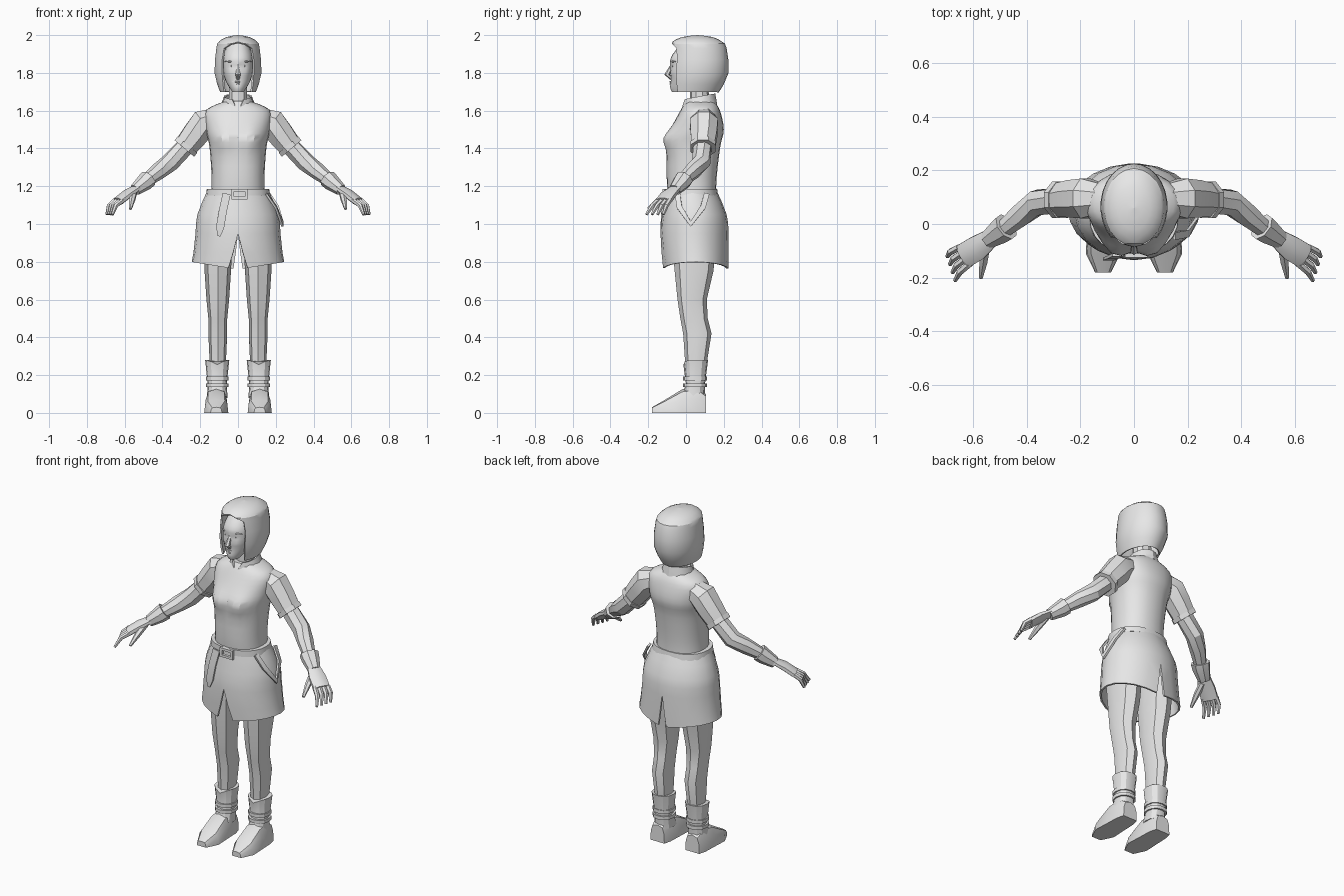
import bpy
import bmesh
from math import sin, cos, pi, asin, exp, radians
from mathutils import Vector

cube = bpy.data.objects.get("Cube")
if cube:
    bpy.data.objects.remove(cube, do_unlink=True)

grey = bpy.data.materials.new("plain_grey")
grey.use_nodes = True
grey.diffuse_color = (.8, .8, .8, 1)
grey.node_tree.nodes["Principled BSDF"].inputs["Base Color"].default_value = grey.diffuse_color
X_AXIS, Y_AXIS, Z_AXIS = Vector((1, 0, 0)), Vector((0, 1, 0)), Vector((0, 0, 1))
parts = []


def loft(name, rings, wrap=True, mirror=False, thickness=0):
    """Bridge rings of points; optionally mirror across x and thicken."""
    bm = bmesh.new()
    rows = [[bm.verts.new(point) for point in ring] for ring in rings]
    for low, high in zip(rows, rows[1:]):
        count = len(low)
        for i in range(count if wrap else count - 1):
            j = (i + 1) % count
            bm.faces.new((low[i], low[j], high[j], high[i]))
    if wrap:
        bm.faces.new(list(reversed(rows[0])))
        bm.faces.new(rows[-1])
    bmesh.ops.recalc_face_normals(bm, faces=bm.faces)
    mesh = bpy.data.meshes.new(name)
    bm.to_mesh(mesh)
    bm.free()
    mesh.materials.append(grey)
    obj = bpy.data.objects.new(name, mesh)
    bpy.context.collection.objects.link(obj)
    if mirror:
        obj.modifiers.new("mirror", "MIRROR")
    if thickness:
        solid = obj.modifiers.new("thickness", "SOLIDIFY")
        solid.thickness, solid.offset = thickness, 0
    parts.append(obj)


def blended(keys, steps):
    """Smoothly curved rings through the key rings."""
    out = []
    for i in range(len(keys) - 1):
        before, after = keys[max(i - 1, 0)], keys[min(i + 2, len(keys) - 1)]
        for step in range(steps):
            t = step / steps
            out.append([b + t / 2 * (c - a + t * (2 * a - 5 * b + 4 * c - d + t * (3 * (b - c) + d - a)))
                        for a, b, c, d in zip(before, keys[i], keys[i + 1], after)])
    return out + [keys[-1]]


def power(value, exponent):
    return abs(value) ** exponent * (1 if value >= 0 else -1)


def oval(key, angles, center_x=0, exponent=.9):
    """Level ring from height, half width, front y and back y."""
    z, half_width, front, back = key[:4]
    middle, depth = (front + back) / 2, (back - front) / 2
    return [Vector((center_x + half_width * power(sin(angle), exponent),
                    middle - depth * power(cos(angle), exponent), z)) for angle in angles]


def body(name, keys, sides=16, center_x=0, steps=1, tweak=None):
    """Closed upright part; one that stands off centre is mirrored."""
    angles = [2 * pi * i / sides for i in range(sides)]
    rings = [oval(key, angles, center_x) for key in blended(keys, steps)]
    if tweak:
        for ring in rings:
            for point in ring:
                tweak(point)
    loft(name, rings, mirror=center_x > 0)


def shell(name, keys, sides=9, steps=2, back_share=0, tweak=None):
    """Mirrored thin wrap; the last key value is half the front opening."""
    rings = []
    for key in blended(keys, steps):
        opening = max(key[-1], 0)
        start, end = asin(opening / key[1]), pi - asin(opening * back_share / key[1])
        ring = oval(key, [start + (end - start) * i / sides for i in range(sides + 1)], exponent=1)
        for point in ring:
            point.x = max(point.x, 0)
            if tweak:
                tweak(point)
        rings.append(ring)
    loft(name, rings, wrap=False, mirror=True, thickness=.01)


def tube(name, path, up_axis=Z_AXIS, sides=8, flat=1, mirror=True):
    """Round or flattened section swept along points of x, y, z and radius."""
    points = [Vector(stop[:3]) for stop in path]
    turns = [2 * pi * (k + .5) / sides for k in range(sides)]
    rings = []
    for i, point in enumerate(points):
        along = (points[min(i + 1, len(points) - 1)] - points[max(i - 1, 0)]).normalized()
        side = along.cross(up_axis).normalized() * path[i][-1]
        up = side.cross(along) * flat
        rings.append([point + side * cos(turn) + up * sin(turn) for turn in turns])
    loft(name, rings, mirror=mirror)


def bump(point, x, z, radius, depth):
    """Push a soft mound forward, or a hollow back, on both sides."""
    if point.y < .03:
        point.y -= depth * exp(-((abs(point.x) - x) ** 2 + (point.z - z) ** 2) / radius ** 2)


# Shirt body with bust
def bust(point):
    bump(point, x=.07, z=1.45, radius=.055, depth=.035)


body("shirt", [(1, .16, -.07, .17), (1.2, .14, -.1, .16), (1.4, .15, -.1, .18),
               (1.5, .17, -.08, .2), (1.6, .17, -.03, .18), (1.65, .07, 0, .15)],
     sides=24, steps=4, tweak=bust)


# Collar, lower at the front, over the neck
def collar_slope(point):
    point.z += (point.y - .15) * .2


shell("collar", [(1.63, .09, -.02, .16, 0), (1.69, .07, -.01, .15, .03)], sides=6, tweak=collar_slope)
body("neck", [(1.6, .05, .02, .13), (1.8, .05, .02, .11)], sides=10)


# Head with hollows for the eyes and a forward chin
def face(point):
    bump(point, x=.03, z=1.835, radius=.016, depth=-.014)
    bump(point, x=0, z=1.72, radius=.025, depth=.01)
    bump(point, x=.05, z=1.8, radius=.02, depth=.005)


body("head", [(1.7, .03, -.07, 0), (1.77, .07, -.08, .1), (1.88, .08, -.08, .15), (1.98, .04, 0, .1)],
     sides=24, steps=6, tweak=face)
tube("nose", [(0, -.07, 1.85, .007), (0, -.1, 1.79, .015), (0, -.075, 1.77, .01)],
     up_axis=Y_AXIS, sides=6, mirror=False)

# Small tapered face features
for name, x, y, z, half, radius in (("upper_lip", 0, -.08, 1.753, .03, .008),
                                    ("lower_lip", 0, -.08, 1.742, .02, .008),
                                    ("brow", .04, -.07, 1.86, .03, .008),
                                    ("eye", .034, -.064, 1.836, .017, .01)):
    tube(name, [(x - half, y + radius, z, radius / 4), (x, y, z, radius),
                (x + half, y + radius * 2, z, radius / 4)], sides=6, flat=.7, mirror=x > 0)

# Bobbed hair framing the face
shell("hair", [(1.7, .09, -.09, .17, .07), (1.8, .12, -.09, .22, .08), (1.93, .11, -.08, .21, .07),
               (1.96, .1, -.07, .19, 0), (1.985, .06, -.02, .14, 0), (1.995, .001, .06, .06, 0)], sides=10)


# Skirt with a front and a back slit, hem raised at the sides
def hem(point):
    if point.z < .8:
        point.z += abs(point.x) * .16


shell("skirt", [(1.17, .16, -.1, .16, 0), (1.05, .21, -.12, .21, 0), (.95, .22, -.13, .22, 0),
                (.76, .24, -.12, .22, .05)], sides=10, back_share=.5, tweak=hem)

# Belt, buckle frame, hanging strap end and hip loop
body("belt", [(1.15, .17, -.11, .17), (1.185, .165, -.11, .165)], sides=24)
for sign in (-1, 1):
    bar, post = 1.158 + sign * .02, .008 + sign * .035
    tube("buckle_bar", [(-.03, -.117, bar, .01), (.046, -.117, bar, .01)], sides=4, mirror=False)
    tube("buckle_post", [(post, -.117, 1.13, .01), (post, -.117, 1.185, .01)],
         up_axis=Y_AXIS, sides=4, mirror=False)
tube("belt_end", [(-.06, -.115, 1.16, .03), (-.08, -.125, 1.07, .03), (-.095, -.13, .98, .03),
                  (-.1, -.13, .935, .01)], up_axis=Y_AXIS, sides=4, flat=.25, mirror=False)
tube("hip_loop", [(.15, -.045, 1.16, .02), (.2, -.035, 1.09, .02), (.235, .025, 1, .02),
                  (.21, .09, 1.09, .02), (.165, .11, 1.16, .02)],
     up_axis=X_AXIS, sides=4, flat=.4, mirror=False)

# Sleeves with a hem band, bare arms and glove cuffs
tube("sleeve", [(.12, .095, 1.56, .06), (.18, .095, 1.535, .08), (.225, .095, 1.475, .075),
                (.28, .09, 1.405, .066)])
tube("sleeve_hem", [(.267, .09, 1.42, .073), (.284, .09, 1.4, .073)])
tube("arm", [(.25, .09, 1.44, .05), (.36, .08, 1.325, .05), (.42, .035, 1.28, .045), (.51, -.04, 1.21, .03)])
tube("glove_cuff", [(.475, -.01, 1.24, .053), (.495, -.025, 1.22, .05), (.545, -.06, 1.18, .035)], flat=.9)

# Hands: flat palm, four fingers fanned across it and a thumb
tube("palm", [(.53, -.05, 1.195, .036), (.585, -.09, 1.16, .05), (.635, -.12, 1.12, .05)], flat=.45)
for i, label in enumerate(("index", "middle", "ring", "little")):
    across = .036 - i * .024
    base = Vector((.63 - across * .6, -.117 - across * .8, 1.125))
    tip = Vector((.68 - across * .4, -.165 - across * 1.25, 1.05))
    knuckle = (base + tip) / 2 + Vector((.01, 0, .01))
    tube(label + "_finger", [(*base, .014), (*knuckle, .013), (*tip, .008)], sides=6)
tube("thumb", [(.55, -.08, 1.17, .018), (.56, -.14, 1.13, .017), (.57, -.2, 1.08, .008)], sides=6)

# Legs
body("leg", [(.98, .08, -.08, .17), (.75, .07, -.06, .145), (.6, .06, -.045, .11), (.5, .05, -.03, .115),
             (.42, .05, -.015, .135), (.2, .04, 0, .1)], sides=8, center_x=.107)


# Boots: notched shaft, two straps and a flat-soled foot
def notch(point):
    if point.z > .25 and point.y < .02:
        point.z -= max(0, .05 - abs(point.x - .11)) / 2


body("boot_shaft", [(.08, .055, -.03, .1), (.15, .05, 0, .1), (.28, .064, -.014, .117)],
     sides=12, center_x=.11, tweak=notch)
for z in (.146, .182):
    body("boot_strap", [(z - .01, .06, -.015, .11), (z + .01, .06, -.015, .11)], sides=12, center_x=.11)
arch = [(power(cos(pi * i / 6), .5), power(sin(pi * i / 6), .8)) for i in range(7)]
stations = [(.105, .1, .046), (.06, .135, .057), (-.02, .125, .06), (-.11, .07, .064), (-.18, .03, .03)]
loft("foot", [[Vector((.115 + half * across, y, top * height)) for across, height in arch]
              for y, top, half in stations], mirror=True)

# Bake the modifiers, then smooth the gentle edges
bpy.ops.object.select_all(action="DESELECT")
for obj in parts:
    obj.select_set(True)
bpy.context.view_layer.objects.active = parts[0]
bpy.ops.object.convert(target="MESH")
bpy.ops.object.shade_smooth_by_angle(angle=radians(30))
